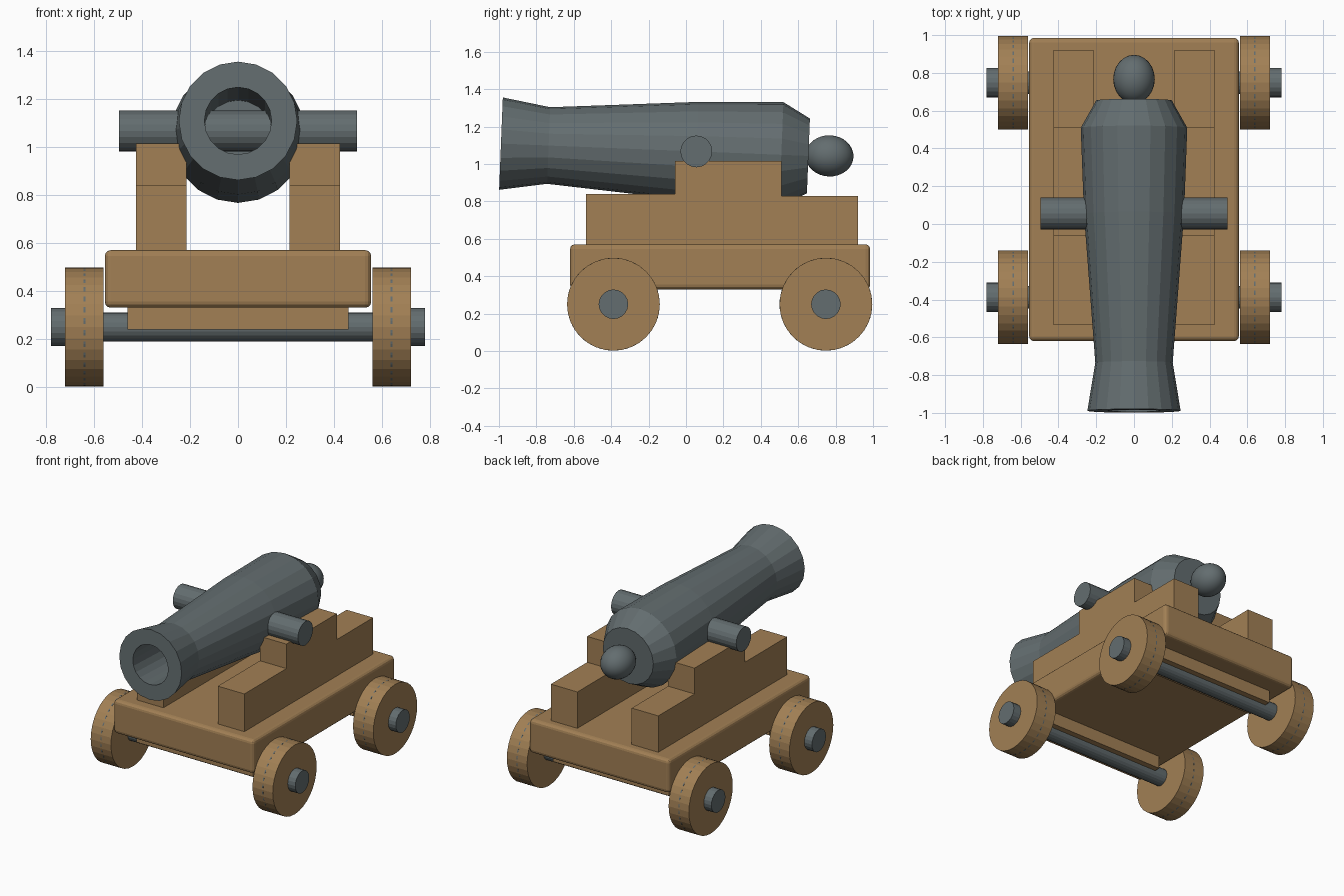
import bpy, bmesh, math

cube = bpy.data.objects.get("Cube")
if cube:
    bpy.data.objects.remove(cube, do_unlink=True)


def make_material(name, rgb):
    mat = bpy.data.materials.new(name)
    mat.use_nodes = True
    color = (*rgb, 1)
    mat.diffuse_color = color
    bsdf = next(n for n in mat.node_tree.nodes if n.type == "BSDF_PRINCIPLED")
    bsdf.inputs["Base Color"].default_value = color
    return mat


wood = make_material("warm wood", (0.36, 0.215, 0.09))
iron = make_material("grey iron", (0.125, 0.153, 0.16))


def finish(bm, name, mat, loc=(0, 0, 0), rot=(0, 0, 0)):
    bmesh.ops.recalc_face_normals(bm, faces=bm.faces)
    mesh = bpy.data.meshes.new(name)
    bm.to_mesh(mesh)
    bm.free()
    mesh.materials.append(mat)
    obj = bpy.data.objects.new(name, mesh)
    bpy.context.collection.objects.link(obj)
    obj.location, obj.rotation_euler = loc, rot
    return obj


def lathe(name, profile, sides, mat, loc, rot, phase=0):
    """Turn (along, radius) points around the local y axis."""
    bm = bmesh.new()
    rings = []
    for along, r in profile:
        if r == 0:
            rings.append([bm.verts.new((0, along, 0))] * sides)
            continue
        angles = [2 * math.pi * (i + phase) / sides for i in range(sides)]
        rings.append([bm.verts.new((r * math.sin(a), along, r * math.cos(a))) for a in angles])
    for a, b in zip(rings, rings[1:]):
        for i in range(sides):
            j = (i + 1) % sides
            bm.faces.new(dict.fromkeys((a[i], a[j], b[j], b[i])))
    return finish(bm, name, mat, loc, rot)


def rod(name, half, r, sides, mat, loc, phase=0):
    """Solid cylinder lying along x."""
    return lathe(name, [(-half, 0), (-half, r), (half, r), (half, 0)], sides, mat,
                 loc, (0, 0, -math.pi / 2), phase)


def prism(name, outline, x0, x1, mat):
    """Extrude a (y, z) outline from x0 to x1."""
    bm = bmesh.new()
    face = bm.faces.new([bm.verts.new((x0, y, z)) for y, z in outline])
    new = bmesh.ops.extrude_face_region(bm, geom=[face])["geom"]
    verts = [v for v in new if isinstance(v, bmesh.types.BMVert)]
    bmesh.ops.translate(bm, verts=verts, vec=(x1 - x0, 0, 0))
    return finish(bm, name, mat)


def box(name, x, y0, y1, z0, z1):
    return prism(name, [(y0, z0), (y1, z0), (y1, z1), (y0, z1)], -x, x, wood)


# Carriage bed with softened edges
bed = box("carriage_bed", 0.555, -0.62, 0.985, 0.33, 0.57)
bevel = bed.modifiers.new("soft_edges", "BEVEL")
bevel.width = 0.025
bevel.segments = 3

# Stepped cheeks
steps = [(-0.535, 0.56), (0.92, 0.56), (0.92, 0.83), (0.51, 0.83),
         (0.51, 1.015), (-0.06, 1.015), (-0.06, 0.84), (-0.535, 0.84)]
for label, side in (("left", 1), ("right", -1)):
    prism(label + "_cheek", steps, side * 0.215, side * 0.425, wood)

# Axles, axle blocks and wheels
for place, y in (("front", -0.388), ("rear", 0.748)):
    box(place + "_axle_block", 0.46, y - 0.1, y + 0.1, 0.24, 0.34)
    rod(place + "_axle", 0.6, 0.06, 20, iron, (0, y, 0.25))
    for label, side in (("left", 1), ("right", -1)):
        part = place + "_" + label
        rod(part + "_wheel", 0.08, 0.248, 32, wood, (side * 0.64, y, 0.25))
        rod(part + "_wheel_seam", 0.004, 0.248, 32, iron, (side * 0.64, y, 0.25), 0.5)
        rod(part + "_hub", 0.09, 0.079, 20, iron, (side * 0.69, y, 0.25))

# Barrel with open bore, tilted slightly upward on its trunnions
pivot = (0, 0.055, 1.067)
tilt = (-0.04, 0, 0)
barrel = [(0.3, 0), (0.3, 0.14), (-1.045, 0.14), (-1.045, 0.247), (-0.79, 0.205),
          (0, 0.265), (0.455, 0.282), (0.6, 0.2), (0.6, 0)]
lathe("barrel", barrel, 20, iron, pivot, tilt)
rod("trunnions", 0.495, 0.085, 20, iron, pivot)

# Rounded knob behind the breech
bm = bmesh.new()
bmesh.ops.create_uvsphere(bm, u_segments=24, v_segments=16, radius=0.11)
bmesh.ops.scale(bm, verts=bm.verts, vec=(1, 1.17, 1))
for f in bm.faces:
    f.smooth = True
finish(bm, "breech_knob", iron, (0, 0.767, 1.043), tilt)
